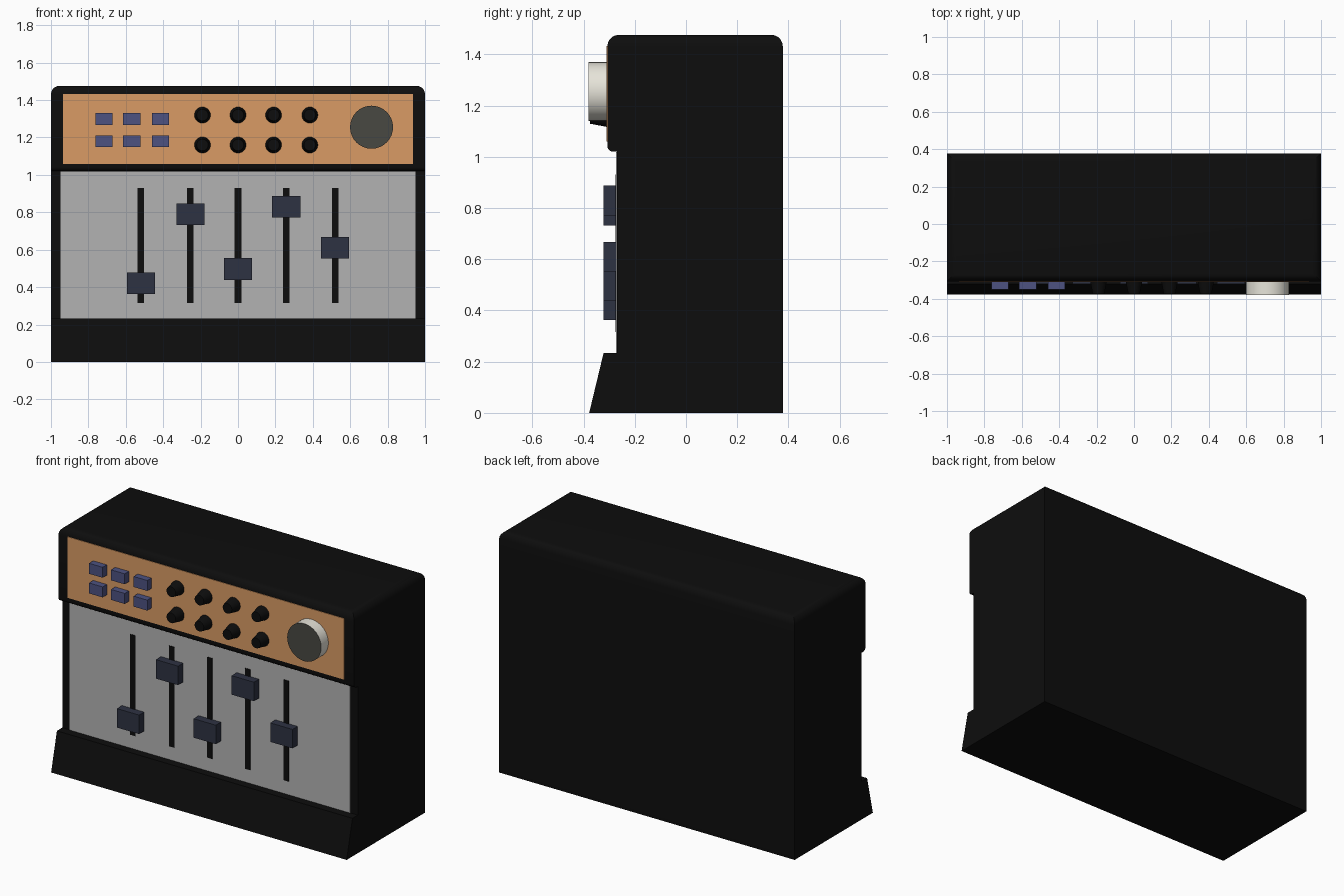
import bpy, bmesh, math
from mathutils import Matrix

if "Cube" in bpy.data.objects:
    bpy.data.objects.remove(bpy.data.objects["Cube"])


def material(name, rgb):
    m = bpy.data.materials.new(name)
    m.diffuse_color = (*rgb, 1)
    m.use_nodes = True
    m.node_tree.nodes["Principled BSDF"].inputs["Base Color"].default_value = m.diffuse_color
    return m


BLACK = material("black", (0.004, 0.004, 0.004))
ORANGE = material("orange", (0.70, 0.33, 0.13))
GREY = material("panel_grey", (0.45, 0.45, 0.45))
NAVY = material("navy", (0.027, 0.032, 0.055))
BLUE = material("blue", (0.075, 0.085, 0.22))
CREAM = material("cream", (0.80, 0.78, 0.70))
CHARCOAL = material("charcoal", (0.065, 0.065, 0.055))


def finish(bm, name, *mats):
    bmesh.ops.recalc_face_normals(bm, faces=bm.faces)
    me = bpy.data.meshes.new(name)
    bm.to_mesh(me)
    bm.free()
    ob = bpy.data.objects.new(name, me)
    bpy.context.collection.objects.link(ob)
    for m in mats:
        me.materials.append(m)
    return ob


def smooth(ob):
    bpy.ops.object.select_all(action='DESELECT')
    ob.select_set(True)
    bpy.context.view_layer.objects.active = ob
    bpy.ops.object.shade_smooth_by_angle(angle=math.radians(35))


def box(name, x, z, w, h, y_front, y_back, mat):
    bm = bmesh.new()
    bmesh.ops.create_cube(bm, size=1)
    bmesh.ops.scale(bm, vec=(w, y_back - y_front, h), verts=bm.verts)
    bmesh.ops.translate(bm, vec=(x, (y_front + y_back) / 2, z), verts=bm.verts)
    return finish(bm, name, mat)


def knob(name, x, z, r_base, r_front, y_front, y_back, sides, *mats):
    bm = bmesh.new()
    bmesh.ops.create_cone(bm, cap_ends=True, segments=sides, radius1=r_base,
                          radius2=r_front, depth=y_back - y_front)
    bmesh.ops.rotate(bm, cent=(0, 0, 0), matrix=Matrix.Rotation(math.pi / 2, 3, 'X'),
                     verts=bm.verts)
    bmesh.ops.translate(bm, vec=(x, (y_front + y_back) / 2, z), verts=bm.verts)
    if len(mats) > 1:
        # front cap takes the second material
        min(bm.faces, key=lambda f: f.calc_center_median().y).material_index = 1
    ob = finish(bm, name, *mats)
    smooth(ob)
    return ob


# Cabinet: side profile (y, z) extruded across the width
TOP, LIP = 1.476, 1.02
profile = [(0.378, 0), (0.378, TOP), (-0.307, TOP), (-0.307, LIP),
           (-0.27, LIP), (-0.27, 0.233), (-0.322, 0.233), (-0.378, 0)]
bm = bmesh.new()
face = bm.faces.new([bm.verts.new((-1, y, z)) for y, z in profile])
ext = bmesh.ops.extrude_face_region(bm, geom=[face])
bmesh.ops.translate(bm, vec=(2, 0, 0),
                    verts=[v for v in ext['geom'] if isinstance(v, bmesh.types.BMVert)])
bmesh.ops.recalc_face_normals(bm, faces=bm.faces)
# Rounded top rim and overhang lip
top_edges = [e for e in bm.edges if all(v.co.z > 1.4 for v in e.verts)]
bmesh.ops.bevel(bm, geom=top_edges, offset=0.045, segments=5, profile=0.5, affect='EDGES')
lip_edges = [e for e in bm.edges
             if all(abs(v.co.z - LIP) < 1e-4 and v.co.y < -0.3 for v in e.verts)]
bmesh.ops.bevel(bm, geom=lip_edges, offset=0.022, segments=4, profile=0.5, affect='EDGES')
smooth(finish(bm, "cabinet", BLACK))

# Front panels
box("control_panel", 0, 1.246, 1.872, 0.374, -0.310, -0.29, ORANGE)
box("fader_panel", 0, 0.625, 1.90, 0.786, -0.273, -0.26, GREY)

# Faders
for i, (x, z) in enumerate([(-0.519, 0.42), (-0.255, 0.79), (0, 0.497),
                            (0.258, 0.829), (0.519, 0.61)]):
    box(f"fader_slot_{i + 1}", x, 0.623, 0.035, 0.615, -0.276, -0.265, BLACK)
    box(f"fader_cap_{i + 1}", x, z, 0.15, 0.116, -0.322, -0.27, NAVY)

# Push buttons and small knobs, two rows each
for row, (zb, zk) in enumerate([(1.30, 1.32), (1.18, 1.16)]):
    for col, x in enumerate((-0.717, -0.568, -0.415)):
        box(f"button_{row + 1}_{col + 1}", x, zb, 0.092, 0.064, -0.35, -0.305, BLUE)
    for col, x in enumerate((-0.19, 0.0, 0.19, 0.384)):
        knob(f"small_knob_{row + 1}_{col + 1}", x, zk, 0.044, 0.031,
             -0.375, -0.305, 24, BLACK)

# Main dial
knob("main_dial", 0.714, 1.255, 0.115, 0.115, -0.38, -0.305, 32, CREAM, CHARCOAL)
